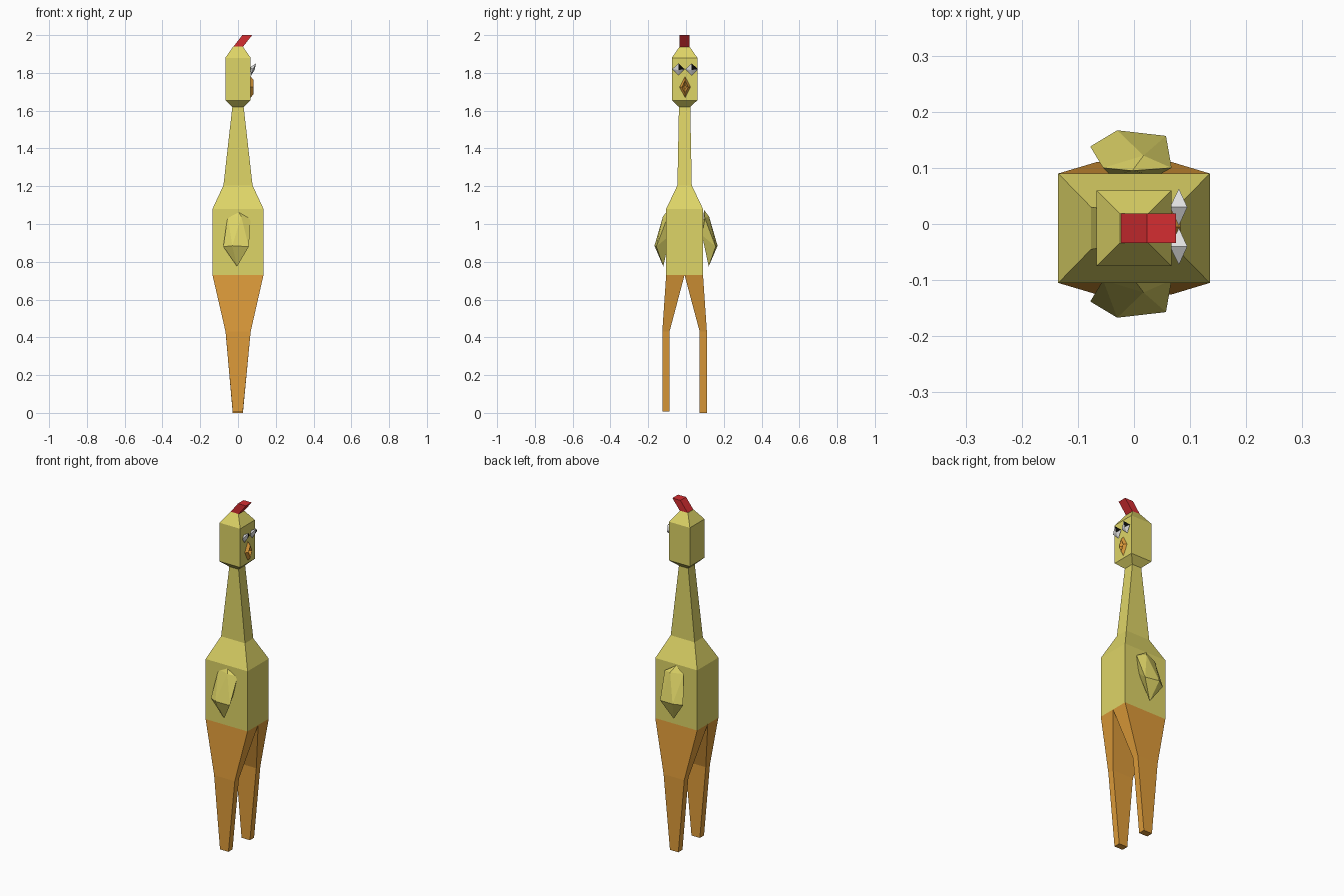
import bpy, bmesh

MID = -0.0075  # centre line of the body across y

cube = bpy.data.objects.get("Cube")
if cube:
    bpy.data.objects.remove(cube, do_unlink=True)


def material(name, r, g, b):
    m = bpy.data.materials.new(name)
    m.use_nodes = True
    m.diffuse_color = (r, g, b, 1)
    m.node_tree.nodes["Principled BSDF"].inputs["Base Color"].default_value = (r, g, b, 1)
    return m


yellow = material("yellow", 0.73, 0.66, 0.135)
orange = material("orange", 0.73, 0.33, 0.042)
red = material("red", 0.66, 0.027, 0.031)
white = material("white", 0.85, 0.85, 0.85)
black = material("black", 0.003, 0.003, 0.003)


def finish(name, bm, *mats):
    bmesh.ops.recalc_face_normals(bm, faces=bm.faces)
    mesh = bpy.data.meshes.new(name)
    bm.to_mesh(mesh)
    bm.free()
    for m in mats:
        mesh.materials.append(m)
    obj = bpy.data.objects.new(name, mesh)
    bpy.context.collection.objects.link(obj)
    return obj


def loft(name, rings, mat):
    """Join rings of equal vertex count and cap both ends."""
    bm = bmesh.new()
    loops = [[bm.verts.new(p) for p in ring] for ring in rings]
    for a, b in zip(loops, loops[1:]):
        for i in range(len(a)):
            j = (i + 1) % len(a)
            bm.faces.new((a[i], a[j], b[j], b[i]))
    bm.faces.new(loops[0])
    bm.faces.new(loops[-1])
    return finish(name, bm, mat)


def rect(x0, x1, y0, y1, z):
    return [(x0, y0, z), (x1, y0, z), (x1, y1, z), (x0, y1, z)]


def hull(name, points, *mats):
    bm = bmesh.new()
    for p in points:
        bm.verts.new(p)
    res = bmesh.ops.convex_hull(bm, input=bm.verts)
    loose = [v for v in res["geom_interior"] if isinstance(v, bmesh.types.BMVert)]
    bmesh.ops.delete(bm, geom=loose, context="VERTS")
    return finish(name, bm, *mats)


# Body, neck and head in one piece: height, half depth, half width
profile = [(0.73, 0.135, 0.0975), (1.08, 0.135, 0.0975), (1.205, 0.077, 0.038),
           (1.62, 0.03, 0.03), (1.655, 0.067, 0.0675), (1.88, 0.067, 0.0675),
           (1.94, 0.025, 0.026)]
loft("body_and_head",
     [rect(-hx, hx, MID - hy, MID + hy, z) for z, hx, hy in profile], yellow)

# Comb leaning forward
loft("comb", [rect(-0.027, 0.024, MID - 0.026, MID + 0.026, 1.935),
              rect(0.023, 0.075, MID - 0.026, MID + 0.026, 2.0)], red)

# Legs and wings on both sides
wing = [(-0.055, 0.1, 1.04), (-0.003, 0.095, 1.075), (0.017, 0.122, 1.04),
        (0.067, 0.1, 1.03), (-0.078, 0.138, 0.88), (-0.03, 0.167, 0.885),
        (0.057, 0.157, 0.88), (-0.005, 0.12, 0.775),
        (-0.04, 0.085, 0.94), (0.04, 0.085, 0.94)]
for side, s, foot in (("left", 1, 0.0), ("right", -1, 0.008)):
    loft(side + "_leg",
         [rect(-0.135, 0.135, MID, MID + s * 0.0975, 0.73),
          rect(-0.066, 0.067, MID + s * 0.08, MID + s * 0.118, 0.43),
          rect(-0.028, 0.026, MID + s * 0.08, MID + s * 0.118, foot)], orange)
    hull(side + "_wing", [(x, s * y, z) for x, y, z in wing], yellow)

# Eyes: tilted gems, the forward faces on one half are black
for side, yc in (("left", 0.03), ("right", -0.04)):
    eye = hull(side + "_eye",
               [(0.095, yc, 1.85), (0.07, yc, 1.787), (0.08, yc - 0.033, 1.82),
                (0.08, yc + 0.033, 1.82), (0.064, yc, 1.83), (0.088, yc, 1.815)],
               white, black)
    for p in eye.data.polygons:
        if p.normal.x > 0.2 and p.normal.y > 0 and p.center.x > 0.08:
            p.material_index = 1


# Open beak: diamond rings with a sunken mouth
def diamond(x, hy, hz):
    yc, zc = -0.005, 1.725
    return [(x, yc - hy, zc), (x, yc, zc - hz), (x, yc + hy, zc), (x, yc, zc + hz)]


loft("beak", [diamond(0.06, 0.029, 0.056), diamond(0.067, 0.029, 0.056),
              diamond(0.083, 0.016, 0.036), diamond(0.07, 0.006, 0.012)], orange)
